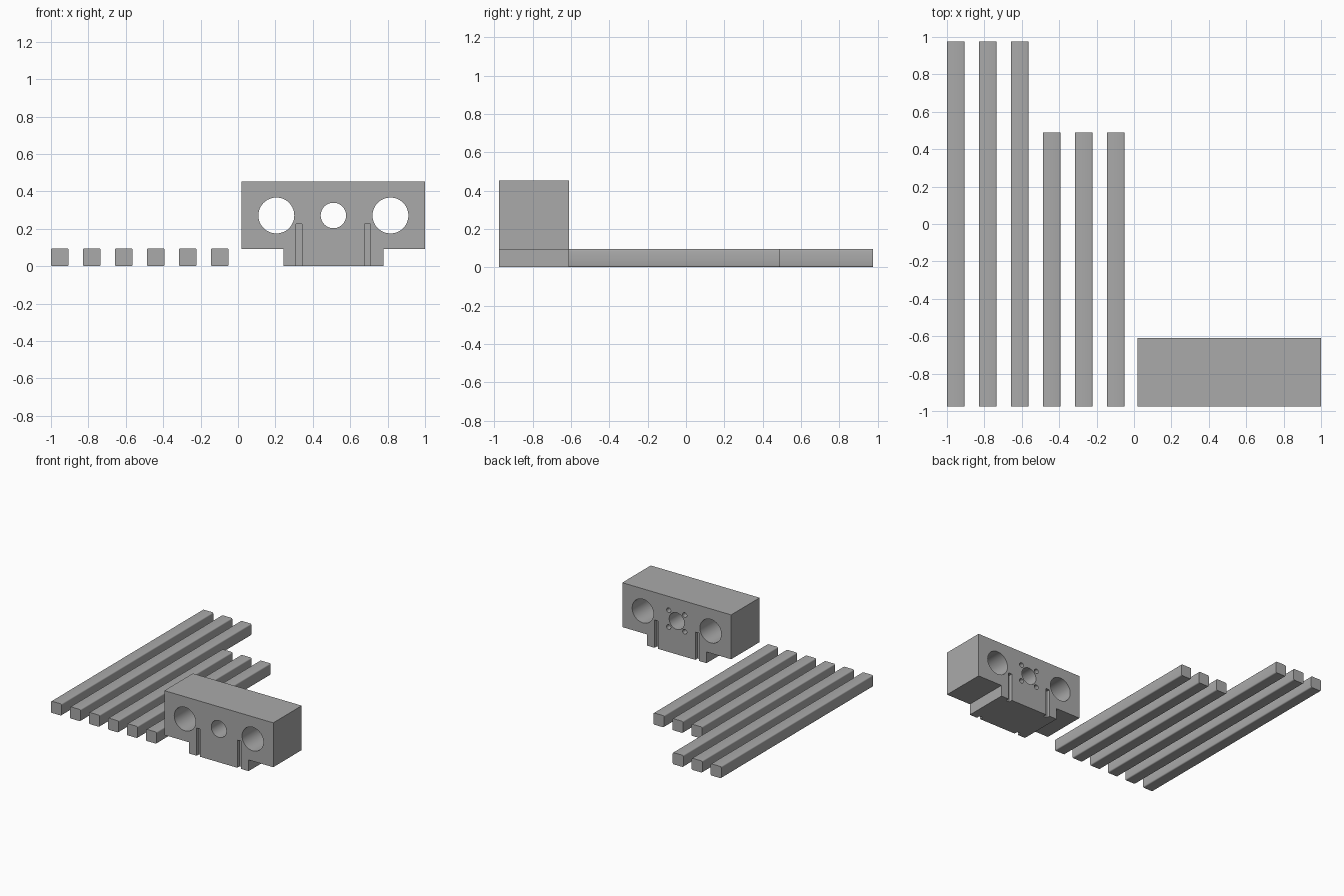
import bpy
import bmesh
from math import radians
from mathutils import Matrix, Vector

cube = bpy.data.objects.get("Cube")
if cube:
    bpy.data.objects.remove(cube, do_unlink=True)

grey = bpy.data.materials.new("Machined grey")
grey.use_nodes = True
colour = (0.4, 0.4, 0.4, 1)
grey.diffuse_color = colour
grey.node_tree.nodes["Principled BSDF"].inputs["Base Color"].default_value = colour

FRONT, BACK = -0.975, -0.609      # y range of the block
CENTRE, HALF = 0.51, 0.49         # block middle and half width in x


def add_object(name, bm):
    bmesh.ops.recalc_face_normals(bm, faces=bm.faces)
    mesh = bpy.data.meshes.new(name)
    bm.to_mesh(mesh)
    bm.free()
    obj = bpy.data.objects.new(name, mesh)
    mesh.materials.append(grey)
    bpy.context.collection.objects.link(obj)
    return obj


def add_box(bm, low, high):
    low, high = Vector(low), Vector(high)
    place = Matrix.Translation((low + high) / 2) @ Matrix.Diagonal((high - low).to_4d())
    bmesh.ops.create_cube(bm, size=1, matrix=place)


def add_bore(bm, x, z, radius, y0, y1, sides=48):
    place = Matrix.Translation((x, (y0 + y1) / 2, z)) @ Matrix.Rotation(radians(90), 4, "X")
    bmesh.ops.create_cone(bm, cap_ends=True, segments=sides, radius1=radius,
                          radius2=radius, depth=y1 - y0, matrix=place)


def smooth(obj):
    bpy.ops.object.select_all(action="DESELECT")
    obj.select_set(True)
    bpy.context.view_layer.objects.active = obj
    bpy.ops.object.shade_smooth_by_angle(angle=radians(35))


# Six square bars with rounded long edges: three long, three short
for i in range(6):
    left = -1 + 0.171 * i
    end = 0.975 if i < 3 else 0.49
    bm = bmesh.new()
    add_box(bm, (left, FRONT, 0), (left + 0.095, end, 0.095))
    long_edges = [e for e in bm.edges
                  if abs(e.verts[0].co.y - e.verts[1].co.y) > 0.5]
    bmesh.ops.bevel(bm, geom=long_edges, offset=0.009, segments=3,
                    profile=0.5, affect="EDGES")
    bar = add_object(f"{'long' if i < 3 else 'short'}_bar_{i % 3 + 1}", bm)
    smooth(bar)

# Block: T-shaped profile extruded front to back
half_profile = [(0.268, 0), (0.268, 0.091), (HALF, 0.091), (HALF, 0.452)]
profile = half_profile + [(-x, z) for x, z in reversed(half_profile)]
bm = bmesh.new()
face = bm.faces.new([bm.verts.new((CENTRE + x, FRONT, z)) for x, z in profile])
sweep = bmesh.ops.extrude_face_region(bm, geom=[face])
moved = [v for v in sweep["geom"] if isinstance(v, bmesh.types.BMVert)]
bmesh.ops.translate(bm, verts=moved, vec=(0, BACK - FRONT, 0))
block = add_object("carriage_block", bm)

# Cutter: bores, screw holes and upright slots
bm = bmesh.new()
hole_z = 0.271
add_bore(bm, CENTRE, hole_z, 0.068, FRONT - 0.1, BACK + 0.1)
for side in (-1, 1):
    add_bore(bm, CENTRE + side * 0.305, hole_z, 0.096, FRONT - 0.1, BACK + 0.1)
    for up in (-1, 1):
        add_bore(bm, CENTRE + side * 0.072, hole_z + up * 0.068, 0.019,
                 BACK - 0.12, BACK + 0.1, 24)
    x = CENTRE + side * 0.183
    for y in (FRONT, BACK):
        add_box(bm, (x - 0.016, y - 0.03, -0.1), (x + 0.016, y + 0.03, 0.226))
cutter = add_object("block_cutter", bm)
cutter.hide_render = True

cut = block.modifiers.new("holes_and_slots", "BOOLEAN")
cut.operation = "DIFFERENCE"
cut.solver = "EXACT"
cut.object = cutter
bpy.context.view_layer.objects.active = block
bpy.ops.object.modifier_apply(modifier=cut.name)
bpy.data.objects.remove(cutter, do_unlink=True)
smooth(block)
